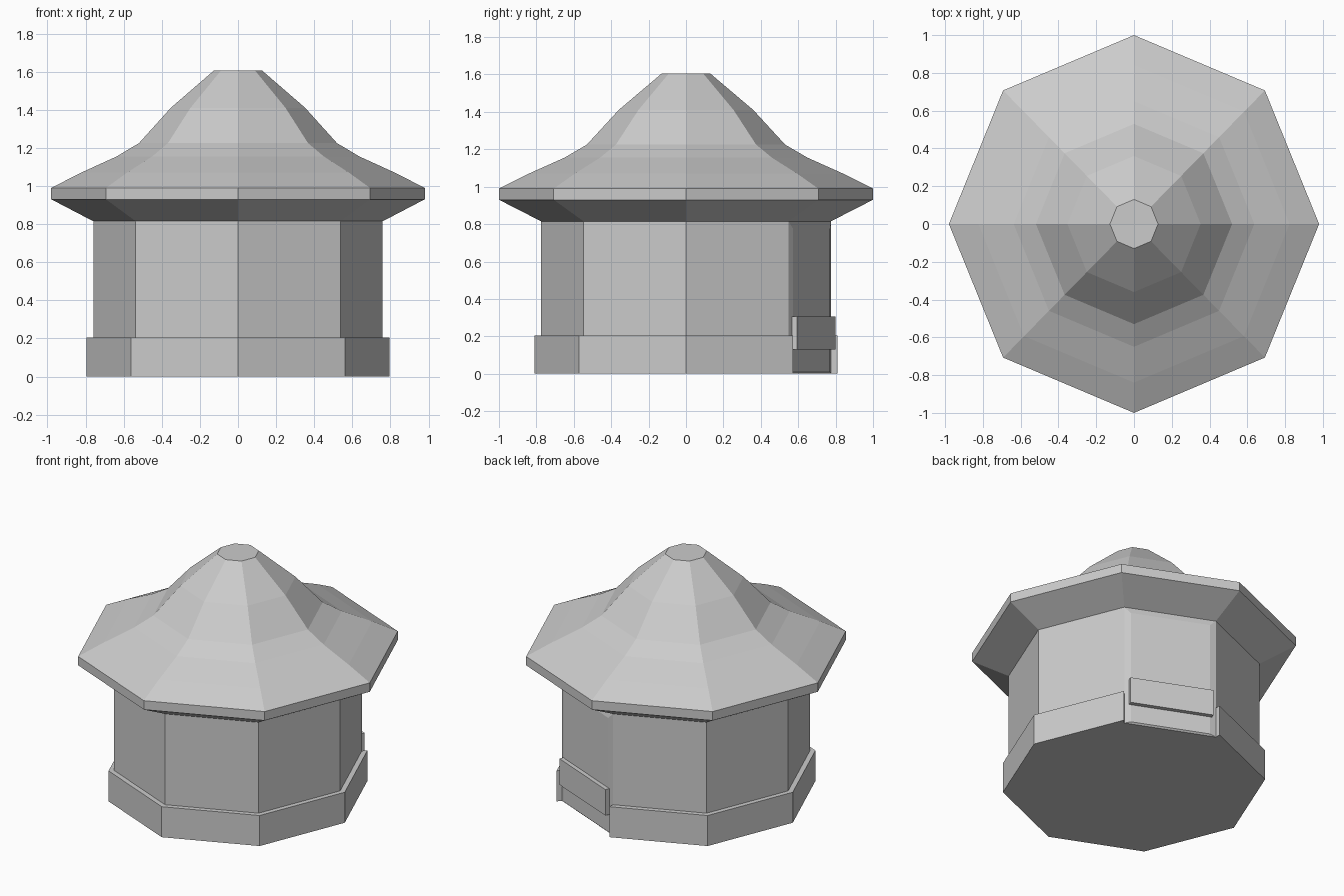
import bpy, bmesh
from math import sin, cos, pi, radians
from mathutils import Vector

if "Cube" in bpy.data.objects:
    bpy.data.objects.remove(bpy.data.objects["Cube"])

SX = 0.98  # plan is slightly narrower in x


def ring(r, n=8):
    return [(r * cos(i * pi / 4), r * sin(i * pi / 4)) for i in range(n)]


def loft(name, layers):
    """Skin a stack of closed 3D loops and cap both ends."""
    bm = bmesh.new()
    loops = [[bm.verts.new((x * SX, y, z)) for x, y, z in pts] for pts in layers]
    n = len(loops[0])
    for a, b in zip(loops, loops[1:]):
        for i in range(n):
            j = (i + 1) % n
            bm.faces.new((a[i], a[j], b[j], b[i]))
    bm.faces.new(loops[0])
    bm.faces.new(loops[-1])
    bmesh.ops.recalc_face_normals(bm, faces=bm.faces)
    me = bpy.data.meshes.new(name)
    bm.to_mesh(me)
    bm.free()
    ob = bpy.data.objects.new(name, me)
    bpy.context.collection.objects.link(ob)
    return ob


def at(pts, z):
    return [(x, y, z) for x, y in pts]


# octagonal walls
R = 0.775
loft("walls", [at(ring(R), 0.0), at(ring(R), 0.82)])

# plinth, cut back to the wall on the counter side (45 to 90 degrees)
outer = ring(0.81)
wall = ring(R)
plinth = outer[2:] + outer[:2] + [wall[1], wall[2]]
loft("plinth", [at(plinth, 0.0), at(plinth, 0.205)])

# flared roof with soffit and fascia
profile = [(0.775, 0.815), (1.0, 0.93), (1.0, 0.99), (0.84, 1.07),
           (0.65, 1.155), (0.53, 1.225), (0.36, 1.41), (0.13, 1.605)]
loft("roof", [at(ring(r), z) for r, z in profile])

# counter side: local frame of the wall facet
a = radians(67.5)
normal = Vector((cos(a), sin(a), 0))
along = Vector((-sin(a), cos(a), 0))
apothem = R * cos(pi / 8)
half = R * sin(pi / 8)


def facet_rect(w, z0, z1, out):
    base = normal * (apothem + out)
    return [tuple(base + along * s + Vector((0, 0, z)))
            for s, z in ((-w, z0), (w, z0), (w, z1), (-w, z1))]


# shallow raised shutter with bevelled border
loft("shutter", [facet_rect(half, 0.0, 0.815, -0.005),
                 facet_rect(half, 0.0, 0.815, 0.0),
                 facet_rect(half - 0.04, 0.01, 0.775, 0.01)])

# counter board
loft("counter_board", [facet_rect(0.268, 0.13, 0.305, -0.02),
                       facet_rect(0.268, 0.13, 0.305, 0.038)])
